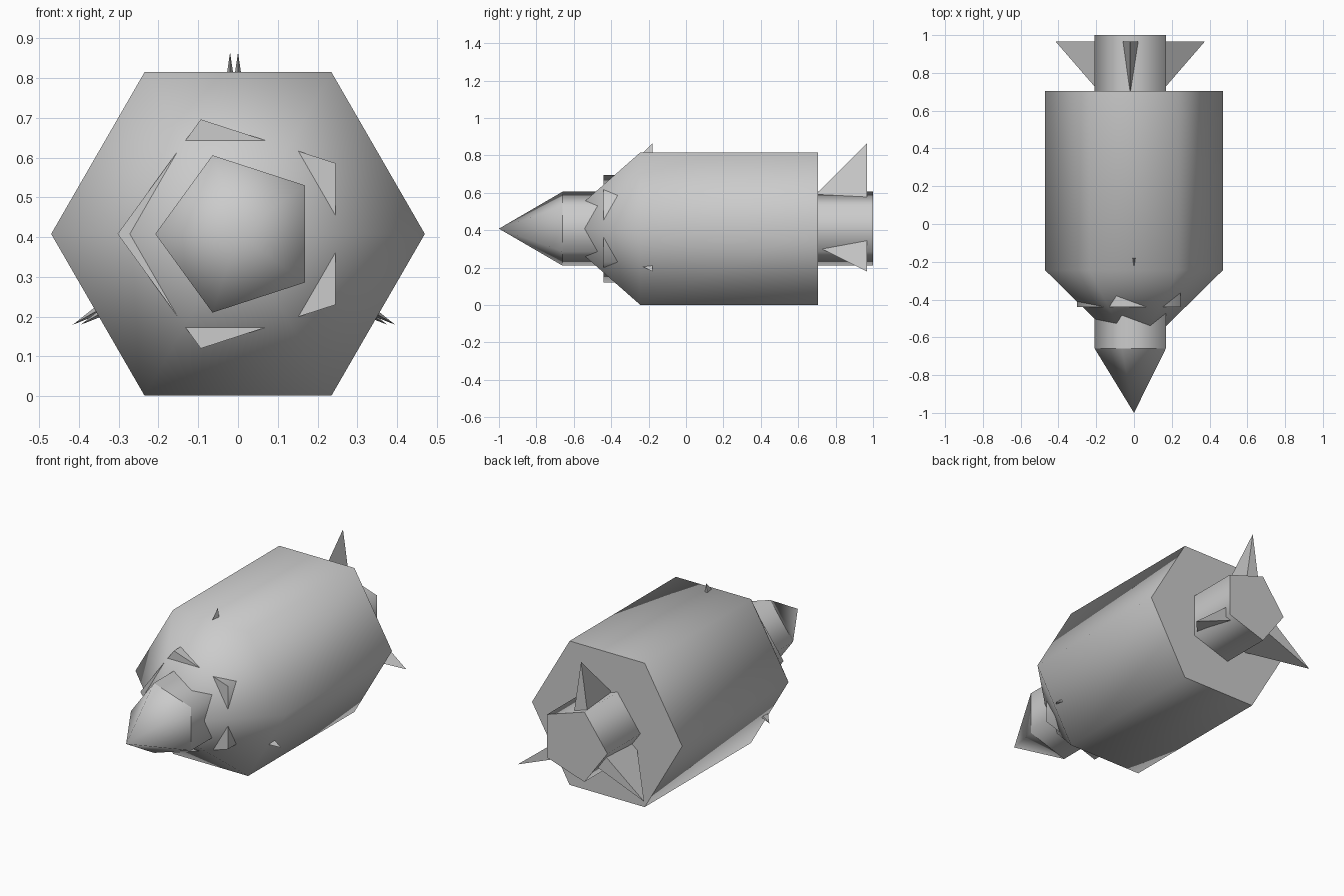
import bpy, bmesh
from math import cos, sin, radians, tau
from mathutils import Matrix, Vector

cube = bpy.data.objects.get("Cube")
if cube:
    bpy.data.objects.remove(cube, do_unlink=True)

AXIS_Z = 0.408
grey = bpy.data.materials.new("plain grey")
grey.use_nodes = True
COLOUR = (0.6, 0.6, 0.6, 1)
grey.diffuse_color = COLOUR
grey.node_tree.nodes["Principled BSDF"].inputs["Base Color"].default_value = COLOUR


def finish(name, bm, smooth):
    bmesh.ops.recalc_face_normals(bm, faces=bm.faces)
    mesh = bpy.data.meshes.new(name)
    bm.to_mesh(mesh)
    bm.free()
    mesh.materials.append(grey)
    ob = bpy.data.objects.new(name, mesh)
    bpy.context.collection.objects.link(ob)
    if smooth:
        bpy.ops.object.select_all(action='DESELECT')
        ob.select_set(True)
        bpy.context.view_layer.objects.active = ob
        bpy.ops.object.shade_smooth_by_angle(angle=radians(80))
    return ob


def turned(name, sides, start, profile, cap_front=False, cap_back=False):
    """Sweep (y, radius) points around the long axis; radius 0 makes a tip."""
    bm = bmesh.new()
    rings = []
    for y, r in profile:
        count = sides if r else 1
        rings.append([bm.verts.new((r * cos(start + tau * i / sides), y,
                                    AXIS_Z + r * sin(start + tau * i / sides)))
                      for i in range(count)])
    for a, b in zip(rings, rings[1:]):
        for i in range(sides):
            j = (i + 1) % sides
            if len(a) == 1:
                bm.faces.new((a[0], b[i], b[j]))
            else:
                bm.faces.new((a[i], a[j], b[j], b[i]))
    if cap_front:
        bm.faces.new(rings[0])
    if cap_back:
        bm.faces.new(rings[-1])
    return finish(name, bm, True)


def fin_set(name, x, y):
    """Three spike fins with upright backs, evenly spaced around the axis."""
    tip, foot = 0.457, 0.12
    half = 0.147 * (tip - foot)
    for label, degrees in (("top", 0), ("left", 120), ("right", 240)):
        bm = bmesh.new()
        turn = Matrix.Translation((x, y, AXIS_Z)) @ Matrix.Rotation(radians(degrees), 4, 'Y')
        corners = [(0, 0, tip), (-half, 0, foot), (half, 0, foot), (0, foot - tip, foot)]
        v = [bm.verts.new(turn @ Vector(c)) for c in corners]
        for f in ((0, 1, 2), (0, 2, 3), (0, 3, 1), (1, 3, 2)):
            bm.faces.new([v[i] for i in f])
        finish(f"{name}_{label}", bm, False)


# Six-sided body with a pointed front
turned("body", 6, 0, [(-0.708, 0), (-0.245, 0.47), (0.705, 0.47)], cap_back=True)
# Five-sided shaft running through the body, and its nose
turned("shaft", 5, tau / 2, [(-0.66, 0.208), (1.0, 0.208)], cap_back=True)
turned("nose", 5, tau / 2, [(-1.0, 0), (-0.66, 0.208)])
# Collar whose corners break through the pointed front
turned("collar", 5, tau / 2, [(-0.44, 0.303), (-0.2, 0.303)], True, True)
# Tail fins, and front fins that barely break the body surface
fin_set("tail_fin", -0.02, 0.967)
fin_set("front_fin", 0, -0.18)
